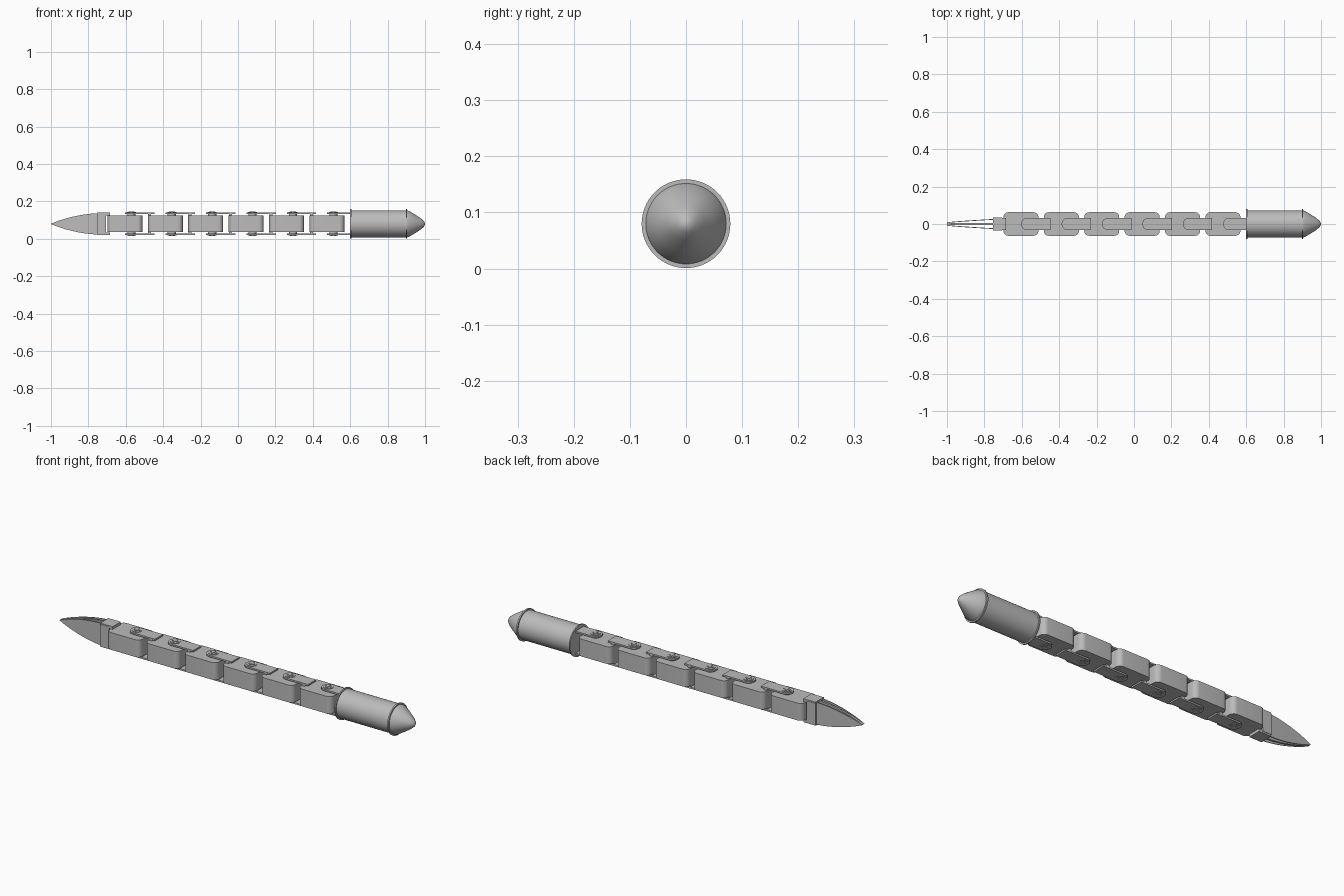
import bpy, bmesh, math
from mathutils import Matrix, Vector

cube = bpy.data.objects.get("Cube")
if cube:
    bpy.data.objects.remove(cube, do_unlink=True)

steel = bpy.data.materials.new("grey steel")
steel.use_nodes = True
steel.diffuse_color = (0.5, 0.5, 0.5, 1)
steel.node_tree.nodes["Principled BSDF"].inputs["Base Color"].default_value = (0.5, 0.5, 0.5, 1)

MID = 0.08      # height of the long axis
PITCH = 0.216   # spacing of the links
COUNT = 6


def finish(name, bm, smooth=True):
    bmesh.ops.recalc_face_normals(bm, faces=bm.faces)
    mesh = bpy.data.meshes.new(name)
    bm.to_mesh(mesh)
    bm.free()
    mesh.materials.append(steel)
    obj = bpy.data.objects.new(name, mesh)
    bpy.context.collection.objects.link(obj)
    if smooth:
        bpy.ops.object.select_all(action='DESELECT')
        obj.select_set(True)
        bpy.context.view_layer.objects.active = obj
        bpy.ops.object.shade_smooth_by_angle(angle=math.radians(35))
    return obj


def prism(name, outline, low, high, axis='z'):
    """Extrude an outline along z (points x, y) or along y (points x, z)."""
    bm = bmesh.new()
    if axis == 'z':
        verts = [bm.verts.new((a, b, low)) for a, b in outline]
        step = Vector((0, 0, high - low))
    else:
        verts = [bm.verts.new((a, low, b)) for a, b in outline]
        step = Vector((0, high - low, 0))
    face = bm.faces.new(verts)
    ext = bmesh.ops.extrude_face_region(bm, geom=[face])
    bmesh.ops.translate(bm, vec=step, verts=[v for v in ext['geom'] if isinstance(v, bmesh.types.BMVert)])
    return finish(name, bm)


def box(name, x0, x1, y0, y1, z0, z1):
    return prism(name, [(x0, y0), (x1, y0), (x1, y1), (x0, y1)], z0, z1)


def arc(cx, cy, r, start, end, steps):
    angles = [math.radians(start + (end - start) * i / steps) for i in range(steps + 1)]
    return [(cx + r * math.cos(a), cy + r * math.sin(a)) for a in angles]


def rounded(x0, x1, half, r):
    corners = [(x1 - r, half - r), (x0 + r, half - r), (x0 + r, r - half), (x1 - r, r - half)]
    return [p for i, (cx, cy) in enumerate(corners)
            for p in arc(cx, cy, r, 90 * i, 90 * i + 90, 8)]


def lathe_x(name, profile):
    """Spin a list of (x, radius) around the long axis."""
    bm = bmesh.new()
    verts = [bm.verts.new((x, 0, MID + r)) for x, r in profile]
    edges = [bm.edges.new(pair) for pair in zip(verts, verts[1:])]
    bmesh.ops.spin(bm, geom=verts + edges, cent=(0, 0, MID), axis=(1, 0, 0),
                   angle=math.tau, steps=64, use_duplicate=False)
    bmesh.ops.remove_doubles(bm, verts=bm.verts, dist=0.00005)
    return finish(name, bm)


# Handle: tube with two thin flanges, then the pointed cap
lathe_x("handle_tube", [(0.6, 0), (0.6, 0.079), (0.606, 0.079), (0.606, 0.072),
                        (0.897, 0.072), (0.897, 0.079), (0.904, 0.079), (0.904, 0)])
lathe_x("pointed_cap", [(0.903, 0), (0.903, 0.072), (0.915, 0.069), (0.945, 0.051),
                        (0.976, 0.031), (0.993, 0.016), (0.998, 0.008), (1, 0)])

# Chain of links, each with a pivot and the clevis of the following part
for i in range(COUNT):
    x = -0.698 + PITCH * i
    n = i + 1
    prism(f"link_body_{n}", rounded(x, x + 0.187, 0.063, 0.026), MID - 0.043, MID + 0.045)
    pivot = x + 0.128
    end = x + 0.222
    box(f"clevis_wall_{n}", end - 0.004, end + 0.012, -0.032, 0.032, MID - 0.06, MID + 0.06)
    for side, sign in (("top", 1), ("bottom", -1)):
        # Tongue plate with a round nose over the pivot
        nose = arc(pivot, 0, 0.033, 90, 270, 20)
        tongue = nose + [(end + 0.03, -0.033), (end + 0.03, 0.033)]
        low, high = sorted((MID + sign * 0.052, MID + sign * 0.06))
        prism(f"{side}_tongue_{n}", tongue, low, high)
        # Pivot washer and screw head
        low, high = sorted((MID + sign * 0.04, MID + sign * 0.054))
        prism(f"{side}_pivot_washer_{n}", arc(pivot, 0, 0.022, 0, 348.75, 31), low, high)
        low, high = sorted((MID + sign * 0.059, MID + sign * 0.0625))
        prism(f"{side}_screw_rim_{n}", arc(pivot, 0, 0.024, 0, 348.75, 31), low, high)
        # Cross on the screw head
        low, high = sorted((MID + sign * 0.062, MID + sign * 0.065))
        for tag, a, b in (("long", 0.016, 0.004), ("cross", 0.004, 0.016)):
            box(f"{side}_screw_{tag}_bar_{n}", pivot - a, pivot + a, -b, b, low, high)

# Socket that holds the blades
box("blade_socket", -0.755, -0.705, -0.035, 0.035, MID - 0.052, MID + 0.054)
for side, sign in (("top", 1), ("bottom", -1)):
    low, high = sorted((MID + sign * 0.046, MID + sign * 0.06))
    box(f"{side}_socket_plate", -0.755, -0.685, -0.033, 0.033, low, high)


# Leaf-shaped blades: a flat centre blade and two bowed outer ones
def leaf_half(t):
    return 0.057 * math.sin(t * math.pi / 2) ** 0.85


def blade(name, offset, thickness):
    bm = bmesh.new()
    steps = 24
    rings = []
    for k in range(steps + 1):
        t = k / steps
        x = -1 + 0.27 * t
        h = max(leaf_half(t), 0.001)
        y = offset(t)
        rings.append([bm.verts.new((x, y + dy, MID + dz)) for dy, dz in
                      ((-thickness, -h), (thickness, -h), (thickness, h), (-thickness, h))])
    for a, b in zip(rings, rings[1:]):
        for j in range(4):
            bm.faces.new((a[j], a[(j + 1) % 4], b[(j + 1) % 4], b[j]))
    bm.faces.new(rings[0])
    bm.faces.new(rings[-1])
    return finish(name, bm)


blade("centre_blade", lambda t: 0, 0.005)
for side, sign in (("back", 1), ("front", -1)):
    blade(f"{side}_blade", lambda t, s=sign: s * (0.007 + 0.019 * t ** 0.8), 0.002)
